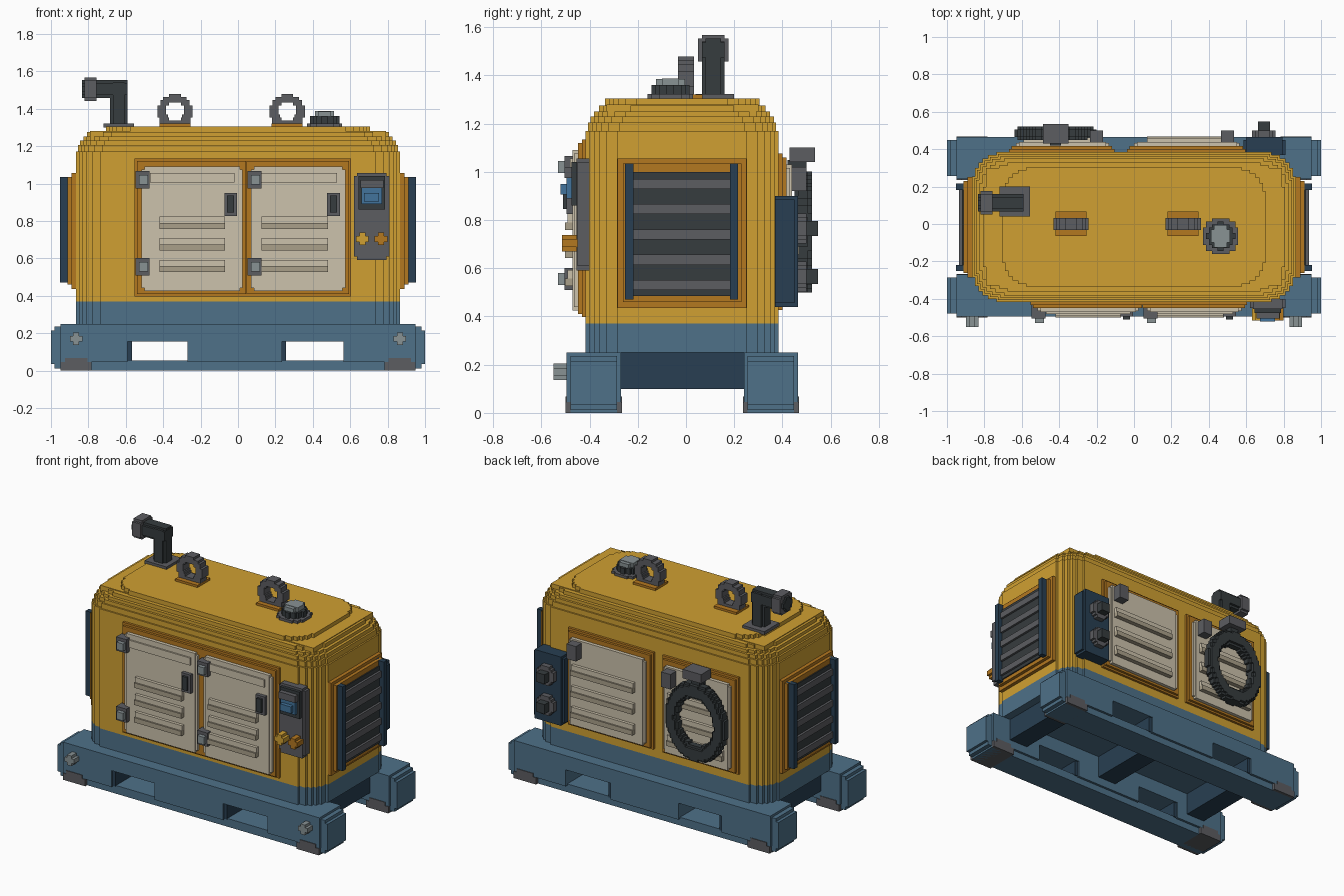
import bpy, bmesh, math

if "Cube" in bpy.data.objects:
    bpy.data.objects.remove(bpy.data.objects["Cube"])


def material(name, r, g, b):
    lin = [((c / 255 + 0.055) / 1.055) ** 2.4 for c in (r, g, b)] + [1]
    m = bpy.data.materials.new(name)
    m.use_nodes = True
    m.diffuse_color = lin
    m.node_tree.nodes["Principled BSDF"].inputs["Base Color"].default_value = lin
    return m


YELLOW = material("yellow", 208, 160, 50)
ORANGE = material("dark_yellow", 180, 120, 32)
BLUE = material("steel_blue", 78, 113, 137)
NAVY = material("dark_blue", 40, 63, 82)
CREAM = material("cream", 204, 194, 172)
TAN = material("tan", 170, 160, 138)
GREY = material("grey", 92, 93, 97)
CHARCOAL = material("charcoal", 54, 60, 62)
SILVER = material("light_grey", 136, 146, 148)
SCREEN = material("screen_blue", 66, 116, 156)


def finish(bm, name, mat):
    bmesh.ops.recalc_face_normals(bm, faces=bm.faces)
    me = bpy.data.meshes.new(name)
    bm.to_mesh(me)
    bm.free()
    me.materials.append(mat)
    ob = bpy.data.objects.new(name, me)
    bpy.context.collection.objects.link(ob)
    return ob


def boxes(name, mat, *items):
    """Each item is (x0, x1, y0, y1, z0, z1)."""
    bm = bmesh.new()
    for x0, x1, y0, y1, z0, z1 in items:
        vs = bmesh.ops.create_cube(bm, size=1)["verts"]
        for v in vs:
            v.co = ((x0 + x1) / 2 + v.co.x * (x1 - x0),
                    (y0 + y1) / 2 + v.co.y * (y1 - y0),
                    (z0 + z1) / 2 + v.co.z * (z1 - z0))
    return finish(bm, name, mat)


def stepped_disc(name, mat, center, axis, ru, rv, lo, hi, inner=0.0, cell=0.0157):
    """Staircase-edged disc or oval ring, extruded along an axis from lo to hi."""
    def place(u, v, d):
        u, v = center[0] + u * cell, center[1] + v * cell
        return {"x": (d, u, v), "y": (u, d, v), "z": (u, v, d)}[axis]

    n = int(max(ru, rv) / cell) + 2
    cells = set()
    for i in range(-n, n):
        for j in range(-n, n):
            u, v = (i + 0.5) * cell, (j + 0.5) * cell
            if math.hypot(u / ru, v / rv) <= 1 and math.hypot(u, v * ru / rv) >= inner:
                cells.add((i, j))
    bm = bmesh.new()

    def quad(*pts):
        bm.faces.new([bm.verts.new(place(*p)) for p in pts])

    for i, j in cells:
        for d in (lo, hi):
            quad((i, j, d), (i + 1, j, d), (i + 1, j + 1, d), (i, j + 1, d))
        for di, dj, a, b in ((-1, 0, (i, j), (i, j + 1)), (1, 0, (i + 1, j), (i + 1, j + 1)),
                             (0, -1, (i, j), (i + 1, j)), (0, 1, (i, j + 1), (i + 1, j + 1))):
            if (i + di, j + dj) not in cells:
                quad((*a, lo), (*b, lo), (*b, hi), (*a, hi))
    bmesh.ops.remove_doubles(bm, verts=bm.verts, dist=1e-4)
    return finish(bm, name, mat)


CORNER = [0, 0.016, 0.034, 0.056, 0.085, 0.13]


def stepped_slabs(name, mat, layers):
    """Stack of slabs (z0, z1, inset x, inset y) with staircase corners."""
    bm = bmesh.new()
    for z0, z1, ix, iy in layers:
        hx, hy, yc = 0.866 - ix, 0.4 - iy, -0.016
        quarter = []
        for k in range(len(CORNER) - 1):
            a, b = CORNER[k], CORNER[-1 - k]
            quarter += [(a, b), (CORNER[k + 1], b)]
        quarter.append((CORNER[-1], 0))
        pts = []
        for sx, sy, rev in ((-1, -1, 0), (1, -1, 1), (1, 1, 0), (-1, 1, 1)):
            for a, b in (quarter[::-1] if rev else quarter):
                pts.append((sx * (hx - a), yc + sy * (hy - b)))
        rings = [[bm.verts.new((x, y, z)) for x, y in pts] for z in (z0, z1)]
        bm.faces.new(rings[0])
        bm.faces.new(rings[1])
        for k in range(len(pts)):
            m = (k + 1) % len(pts)
            bm.faces.new((rings[0][k], rings[0][m], rings[1][m], rings[1][k]))
    return finish(bm, name, mat)


# Housing and its plinth
stepped_slabs("housing", YELLOW, [
    (0.37, 1.17, 0, 0), (1.17, 1.205, 0.01, 0.01), (1.205, 1.23, 0.022, 0.02),
    (1.23, 1.25, 0.04, 0.035), (1.25, 1.275, 0.06, 0.055), (1.275, 1.305, 0.16, 0.08)])
boxes("roof_shoulder", YELLOW, (-0.79, 0.79, -0.33, 0.3, 1.25, 1.28))
stepped_slabs("plinth", BLUE, [(0.25, 0.37, 0, 0)])

# Skid runners with fork pockets, feet and cross beams
for label, y0, y1 in (("front", -0.495, -0.27), ("back", 0.24, 0.465)):
    parts = [(-0.95, 0.95, y0, y1, 0.155, 0.25), (-0.95, 0.95, y0 + 0.016, y1 - 0.016, 0, 0.055)]
    for a, b in ((-0.95, -0.59), (-0.27, 0.235), (0.565, 0.95)):
        parts.append((a, b, y0, y1, 0.045, 0.16))
    for s in (-1, 1):
        parts.append((s * 0.94, s * 1.0, y0 + 0.016, y1 - 0.016, 0.035, 0.215))
        parts.append((s * 0.94, s * 0.98, y0 + 0.016, y1 - 0.016, 0.012, 0.235))
    boxes(label + "_runner", BLUE, *parts)
    boxes(label + "_pocket_linings", NAVY, *[(x, x + 0.022, y0 + 0.01, y1 - 0.01, 0.05, 0.157)
                                             for x in (-0.59, 0.235)])
    feet = []
    for s in (-1, 1):
        feet += [(s * 0.865 - 0.083, s * 0.865 + 0.083, y0 - 0.004, y1 + 0.004, 0, 0.045),
                 (s * 0.865 - 0.06, s * 0.865 + 0.06, y0 - 0.004, y1 + 0.004, 0.04, 0.068)]
    boxes(label + "_feet", GREY, *feet)
boxes("cross_beams", NAVY, *[(x - 0.07, x + 0.07, -0.28, 0.25, 0.1, 0.255) for x in (-0.74, 0, 0.74)])
for s in (-1, 1):
    boxes("tie_down_bolt", SILVER,
          (s * 0.865 - 0.034, s * 0.865 + 0.034, -0.55, -0.48, 0.155, 0.185),
          (s * 0.865 - 0.016, s * 0.865 + 0.016, -0.55, -0.48, 0.136, 0.204))


# Service doors on both long sides
def door(label, s, base, x0, x1, z0, z1, lx0, lx1, rows, trim):
    def at(x0, x1, d0, d1, z0, z1):
        return (x0, x1, base + s * d0, base + s * d1, z0, z1)

    boxes(label + "_frame", ORANGE,
          at(x0 - 0.025, x1 + 0.018, -0.02, 0.032, z0 - 0.015, z1 + 0.03),
          at(x0 - 0.038, x1 + 0.03, -0.02, 0.016, z0 - 0.028, z1 + 0.045))
    panel = [at(x0, x1, 0, 0.048, z0 + 0.015, z1 - 0.015),
             at(x0 + 0.015, x1 - 0.015, 0, 0.055, z0, z1)]
    if trim:
        panel.append(at(lx0 - 0.05, lx1 + 0.05, 0.04, 0.065, 1.005, 1.055))
    boxes(label, CREAM, *panel)
    boxes(label + "_louver_tops", CREAM, *[at(lx0, lx1, 0.04, 0.075, z, z + 0.034) for z in rows])
    boxes(label + "_louver_lips", TAN, *[at(lx0, lx1, 0.04, 0.085, z - 0.032, z) for z in rows])


FRONT, BACK = -0.416, 0.384
for label, x0, x1, lx0, lx1 in (("front_right_door", -0.515, 0.025, -0.42, -0.07),
                                ("front_left_door", 0.07, 0.575, 0.125, 0.48)):
    door(label, -1, FRONT, x0, x1, 0.425, 1.09, lx0, lx1, (0.79, 0.675, 0.558), True)
    boxes(label + "_latch", GREY, (x1 - 0.098, x1 - 0.03, -0.495, -0.46, 0.825, 0.95))
    boxes(label + "_latch_grip", CHARCOAL, (x1 - 0.083, x1 - 0.047, -0.51, -0.46, 0.845, 0.935))
    for z in (1.02, 0.555):
        hx = x0 + 0.004 if x0 < 0 else x0 + 0.018
        boxes(label + "_hinge", GREY, (hx - 0.038, hx + 0.038, -0.505, -0.43, z - 0.046, z + 0.046))
        boxes(label + "_hinge_pin", SILVER, (hx - 0.018, hx + 0.03, -0.53, -0.49, z - 0.025, z + 0.025))
for label, x0, x1, lx0, lx1, kx in (("back_right_door", -0.63, -0.135, -0.59, -0.18, -0.2),
                                    ("back_left_door", 0.0, 0.565, 0.07, 0.53, 0.5)):
    door(label, 1, BACK, x0, x1, 0.455, 1.03, lx0, lx1, (0.83, 0.69, 0.55), False)
    boxes(label + "_latch", GREY, (kx - 0.035, kx + 0.035, 0.42, 0.5, 0.92, 1.02))

# Control panel with display and knobs
boxes("control_panel", GREY, (0.62, 0.81, -0.45, -0.4, 0.61, 1.04),
      (0.635, 0.795, -0.455, -0.4, 0.59, 1.055))
boxes("display_bezel", CHARCOAL, (0.645, 0.787, -0.475, -0.44, 0.86, 1.04))
boxes("display_hood", GREY, (0.655, 0.777, -0.505, -0.46, 0.975, 1.02))
boxes("display", SCREEN, (0.66, 0.77, -0.495, -0.46, 0.89, 0.975),
      (0.675, 0.755, -0.52, -0.46, 0.905, 0.95))
for x, mat in ((0.665, YELLOW), (0.765, ORANGE)):
    boxes("control_knob", mat, (x - 0.034, x + 0.034, -0.515, -0.44, 0.688, 0.72),
          (x - 0.016, x + 0.016, -0.515, -0.44, 0.67, 0.738))

# Cooling grilles on both ends
for s in (-1, 1):
    boxes("grille_frame", ORANGE, (s * 0.85, s * 0.89, -0.285, 0.25, 0.435, 1.055),
          (s * 0.85, s * 0.912, -0.262, 0.23, 0.46, 1.035))
    boxes("grille_recess", CHARCOAL, (s * 0.86, s * 0.92, -0.222, 0.185, 0.485, 1.0))
    boxes("grille_slats", GREY, *[(s * 0.9, s * 0.935, -0.222, 0.185, z - 0.021, z + 0.021)
                                  for z in (0.53, 0.635, 0.74, 0.845, 0.95)])
    boxes("grille_posts", NAVY, *[(s * 0.88, s * 0.952, y, y + 0.034, 0.47, 1.035)
                                  for y in (-0.252, 0.182)])

# Hose coil hung on the back
stepped_disc("hose_coil", CHARCOAL, (-0.42, 0.75), "y", 0.205, 0.245, 0.45, 0.522, 0.15)
stepped_disc("hose_coil_core", CHARCOAL, (-0.42, 0.75), "y", 0.218, 0.258, 0.465, 0.505, 0.137)
boxes("hose_hook", GREY, (-0.487, -0.35, 0.43, 0.535, 1.04, 1.1))
boxes("hose_hook_stem", CHARCOAL, (-0.45, -0.39, 0.42, 0.5, 0.96, 1.05))

# Power outlet panel on the back
boxes("outlet_panel", NAVY, (0.585, 0.81, 0.37, 0.45, 0.455, 0.885),
      (0.6, 0.795, 0.37, 0.465, 0.44, 0.9))
for z in (0.765, 0.565):
    stepped_disc("outlet_collar", GREY, (0.695, z), "y", 0.065, 0.065, 0.46, 0.5)
    stepped_disc("outlet_plug", CHARCOAL, (0.695, z), "y", 0.036, 0.036, 0.49, 0.548)

# Exhaust pipe
boxes("exhaust_flange", GREY, (-0.72, -0.557, 0.04, 0.2, 1.3, 1.322))
stepped_disc("exhaust_riser", CHARCOAL, (-0.637, 0.113), "z", 0.055, 0.055, 1.31, 1.54)
stepped_disc("exhaust_elbow", CHARCOAL, (0.113, 1.505), "x", 0.055, 0.055, -0.77, -0.592)
stepped_disc("exhaust_tip", GREY, (0.113, 1.505), "x", 0.07, 0.07, -0.82, -0.757)
stepped_disc("exhaust_mouth", CHARCOAL, (0.113, 1.505), "x", 0.045, 0.045, -0.834, -0.81)

# Lifting eyes
for x in (-0.337, 0.263):
    boxes("lifting_eye_pad", ORANGE, (x - 0.083, x + 0.083, -0.065, 0.068, 1.3, 1.32))
    stepped_disc("lifting_eye", GREY, (x, 1.385), "y", 0.09, 0.09, -0.033, 0.033, 0.047)
    boxes("lifting_eye_legs", GREY, *[(x + s * 0.06 - 0.022, x + s * 0.06 + 0.022, -0.033, 0.033, 1.31, 1.37)
                                      for s in (-1, 1)])

# Filler cap
stepped_disc("filler_rim", GREY, (0.463, -0.065), "z", 0.1, 0.1, 1.3, 1.322)
stepped_disc("filler_neck", CHARCOAL, (0.463, -0.065), "z", 0.072, 0.072, 1.32, 1.36)
boxes("filler_cap", SILVER, (0.413, 0.513, -0.1, -0.03, 1.355, 1.388),
      (0.428, 0.498, -0.125, -0.005, 1.355, 1.385))
